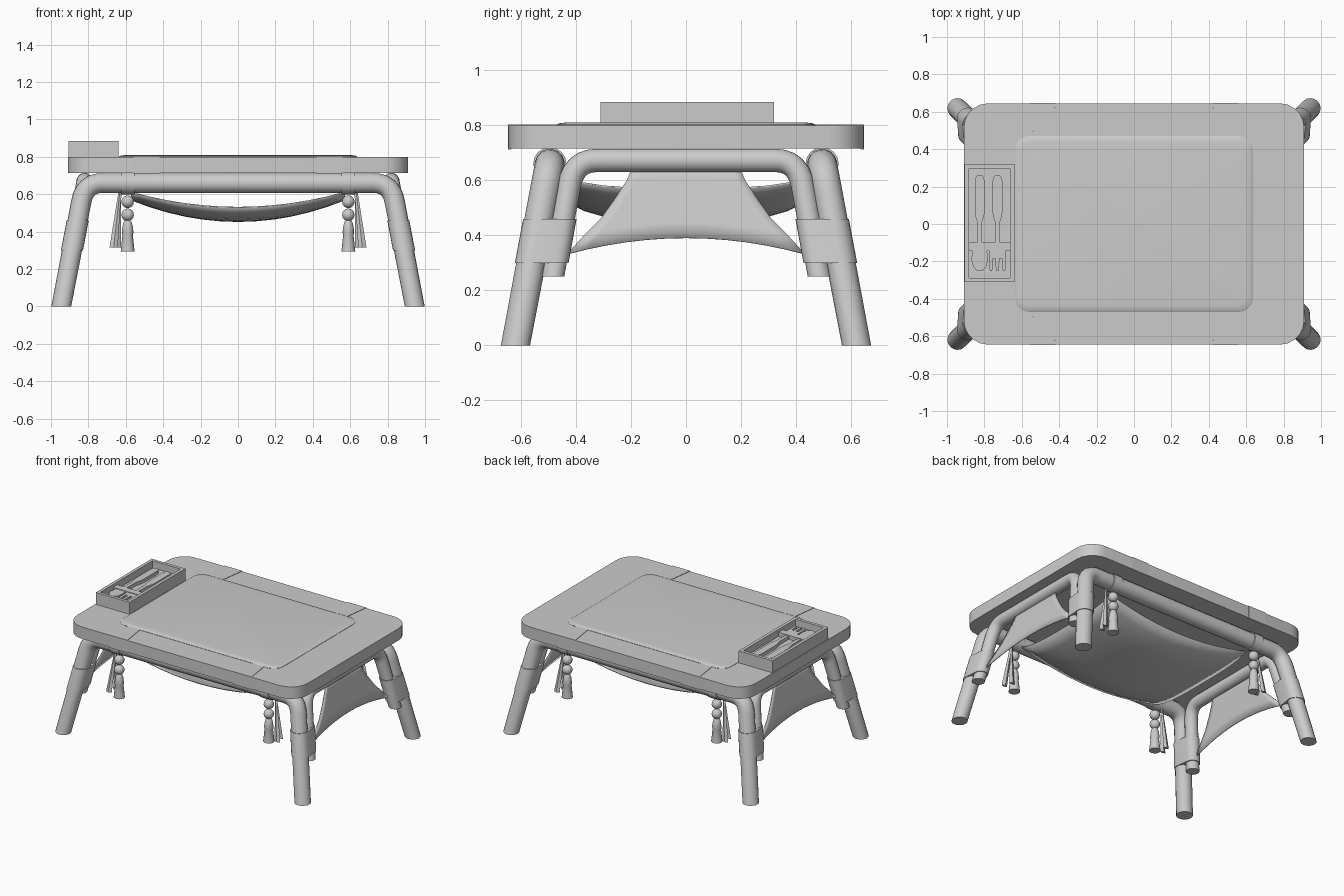
import bpy, bmesh, math
from mathutils import Vector

if "Cube" in bpy.data.objects:
    bpy.data.objects.remove(bpy.data.objects["Cube"])


def mesh(name, verts, faces=None, angle=35):
    """Mesh object from verts and faces (no faces: convex hull)."""
    bm = bmesh.new()
    vs = [bm.verts.new(v) for v in verts]
    if faces:
        for f in faces:
            bm.faces.new([vs[i] for i in f])
    else:
        bmesh.ops.convex_hull(bm, input=vs)
    bmesh.ops.recalc_face_normals(bm, faces=bm.faces)
    me = bpy.data.meshes.new(name)
    bm.to_mesh(me)
    bm.free()
    ob = bpy.data.objects.new(name, me)
    bpy.context.collection.objects.link(ob)
    if angle:
        bpy.ops.object.select_all(action='DESELECT')
        ob.select_set(True)
        bpy.context.view_layer.objects.active = ob
        bpy.ops.object.shade_smooth_by_angle(angle=math.radians(angle))
    return ob


def loft(name, rings, angle=35):
    """Skin equal-length rings and cap both ends."""
    n = len(rings[0])
    verts = [v for r in rings for v in r]
    faces = [(k*n + i, k*n + (i+1) % n, (k+1)*n + (i+1) % n, (k+1)*n + i)
             for k in range(len(rings)-1) for i in range(n)]
    faces += [tuple(range(n)), tuple(range(len(verts)-n, len(verts)))]
    return mesh(name, verts, faces, angle)


def prism(name, pts, z0, z1, angle=35):
    return loft(name, [[(x, y, z) for x, y in pts] for z in (z0, z1)], angle)


def rounded(hx, hy, r, seg):
    pts = []
    for k, (sx, sy) in enumerate(((1, 1), (-1, 1), (-1, -1), (1, -1))):
        for i in range(seg+1):
            a = math.pi/2*(k + i/seg)
            pts.append((sx*(hx-r) + r*math.cos(a), sy*(hy-r) + r*math.sin(a)))
    return pts


def tube(name, half, r, n=16):
    """Sweep a circle along a planar path given as half, mirrored by half[1]."""
    pts, flip = half
    path = [Vector(p) for p in pts]
    path += [Vector(a*b for a, b in zip(p, flip)) for p in reversed(path)]
    nrm = (path[-1]-path[0]).cross(path[len(pts)-1]-path[0]).normalized()
    rings = []
    for i, p in enumerate(path):
        t = (path[min(i+1, len(path)-1)] - path[max(i-1, 0)]).normalized()
        b = t.cross(nrm)
        ring = [p + r*(math.cos(a)*nrm + math.sin(a)*b)
                for a in (2*math.pi*k/n for k in range(n))]
        if i in (0, len(path)-1):          # flat, level feet
            for v in ring:
                v.z = p.z
        rings.append(ring)
    return loft(name, rings, 50)


def bend(foot, knee, corner, bar, seg=6):
    """Straight leg, then a quadratic bend into the top bar."""
    f, a, c, b = map(Vector, (foot, knee, corner, bar))
    return [f] + [a*(1-t)**2 + c*2*t*(1-t) + b*t*t for t in (i/seg for i in range(seg+1))]


# Table top and padded surface
prism("table_top", rounded(.91, .645, .13, 5), .715, .80)
loft("top_pad", [[(x, y, z) for x, y in rounded(.635-d, .47-d, .075-d/2, 6)]
                 for d, z in ((0, .795), (0, .802), (.008, .807), (.035, .81))], 40)

# Outer leg frames (front and back) and inner leg frames (sides)
for s, side in ((-1, "front"), (1, "back")):
    tube(side+"_leg_frame", (bend((.945, s*.62, 0), (.838, s*.514, .56),
         (.82, s*.495, .66), (.725, s*.495, .66)), (-1, 1, 1)), .054)
for s, side in ((-1, "left"), (1, "right")):
    tube(side+"_inner_frame", (bend((s*.90, .485, .25), (s*.838, .426, .575),
         (s*.82, .41, .672), (s*.82, .325, .672)), (1, -1, 1)), .043)

    # Side fabric panel hung from the inner frame
    rows = [(.66, .19), (.60, .215), (.53, .26), (.46, .31), (.40, .37), (.33, .435)]
    n = 12
    verts = []
    for k, (z, w) in enumerate(rows):
        for i in range(n+1):
            v = 2*i/n - 1
            zz = z + .06*(1-v*v)*(k/5)
            verts.append((s*(.82 + .19*(.672-zz)), w*v, zz))
    faces = [(k*(n+1)+i, k*(n+1)+i+1, (k+1)*(n+1)+i+1, (k+1)*(n+1)+i)
             for k in range(5) for i in range(n)]
    m = mesh(side+"_fabric_panel", verts, faces).modifiers.new("Thickness", 'SOLIDIFY')
    m.thickness, m.offset = .006, 0

# Hanging cloth under the table
n = 12
verts = []
for j in range(n+1):
    for i in range(n+1):
        u, v = 2*i/n-1, 2*j/n-1
        a, b = 1-u*u, 1-v**4
        verts.append((.57*u, .445*v, .61 - .08*a - .04*b - .035*a*b))
faces = [(j*(n+1)+i, j*(n+1)+i+1, (j+1)*(n+1)+i+1, (j+1)*(n+1)+i)
         for j in range(n) for i in range(n)]
m = mesh("hanging_cloth", verts, faces).modifiers.new("Thickness", 'SOLIDIFY')
m.thickness, m.offset = .006, 0


def circle(x, y, z, r, n=16):
    return [(x + r*math.cos(2*math.pi*i/n), y + r*math.sin(2*math.pi*i/n), z) for i in range(n)]


for sx in (-1, 1):
    for sy in (-1, 1):
        # Sleeve joining the outer and inner leg
        pts = []
        for z in (.30, .46):
            pts += circle(sx*(.945-.191*z), sy*(.62-.189*z), z, .059, 20)
            pts += circle(sx*(.90-.191*(z-.25)), sy*(.485-.182*(z-.25)), z, .049, 20)
        mesh("leg_sleeve", pts)

        # Strap folded over the table edge
        x, o = sx*.49, .648
        loft("edge_strap", [[(x+d*w, sy*y, z) for d, y, z in
             ((-1, .47, .798), (1, .47, .798), (1, .47, .803), (-1, .47, .803))] if k == 0 else
             [(x+d*w, sy*y, z) for d, y, z in
             ((-1, .64, .712), (1, .64, .712), (1, o, .803), (-1, o, .803))]
             for k, w in enumerate((.045, .07))], 0)
        prism("edge_strap_side", [(x-.07, sy*.64), (x+.07, sy*.64), (x+.07, sy*o), (x-.07, sy*o)],
              .712, .803, 0)

        # Band around the bar with beads, tassel and two ribbon tails
        tx, ty = sx*.59, sy*.495
        loft("bar_band", [[(tx+d, ty+.06*math.cos(a), .66+.06*math.sin(a))
             for a in (2*math.pi*i/16 for i in range(16))] for d in (-.036, .036)])
        for z in (.56, .49):
            bpy.ops.mesh.primitive_uv_sphere_add(segments=14, ring_count=8, radius=.034,
                                                 location=(tx, ty, z))
            bpy.context.object.name = "bead"
            bpy.ops.object.shade_smooth()
        loft("tassel", [circle(tx, ty, z, r, 14) for z, r in
             ((.465, .012), (.45, .022), (.425, .028), (.395, .031), (.38, .028), (.295, .037))])
        for k, (dx, dy) in enumerate(((.075, .01), (.058, -.045))):
            loft("ribbon_tail", [[(tx+sx*ox+w*a, ty+sy*oy+.5*w*b, z)
                 for a, b in ((1, 0), (0, 1), (-1, 0), (0, -1))]
                 for ox, oy, z, w in ((.042, -.02, .61, .008), (dx, dy, .315, .022))], 0)

# Cutlery box: open tray with floor
bx = (-.905, -.64)
by = (-.31, .32)


def rect(d, z):
    return [(bx[0]+d, by[0]+d, z), (bx[1]-d, by[0]+d, z),
            (bx[1]-d, by[1]-d, z), (bx[0]+d, by[1]-d, z)]


loft("cutlery_box", [rect(0, .798), rect(0, .885), rect(.022, .885), rect(.022, .835)], 0)


def profile(name, x, prof, z0, z1):
    pts = [(x+w, y) for y, w in prof] + [(x-w, y) for y, w in reversed(prof)]
    return prism(name, pts, z0, z1)


# Spoon and fork
handle = [(.262, .010), (.25, .021), (.23, .026), (.06, .026), (.035, .021), (.01, .013), (-.095, .012)]
profile("spoon", -.825, handle + [(-.12, .025), (-.15, .04), (-.19, .044), (-.225, .036),
                                  (-.245, .022), (-.252, .008)], .83, .86)
profile("fork", -.73, handle + [(-.12, .03), (-.15, .044), (-.185, .044)], .83, .86)
for d in (-.034, 0, .034):
    profile("fork_tine", -.73+d, [(-.18, .01), (-.24, .009), (-.252, .004)], .83, .86)

# Retaining strap in the box
prism("box_strap", [(-.885, -.145), (-.66, -.145), (-.66, -.098), (-.885, -.098)], .832, .864, 0)
